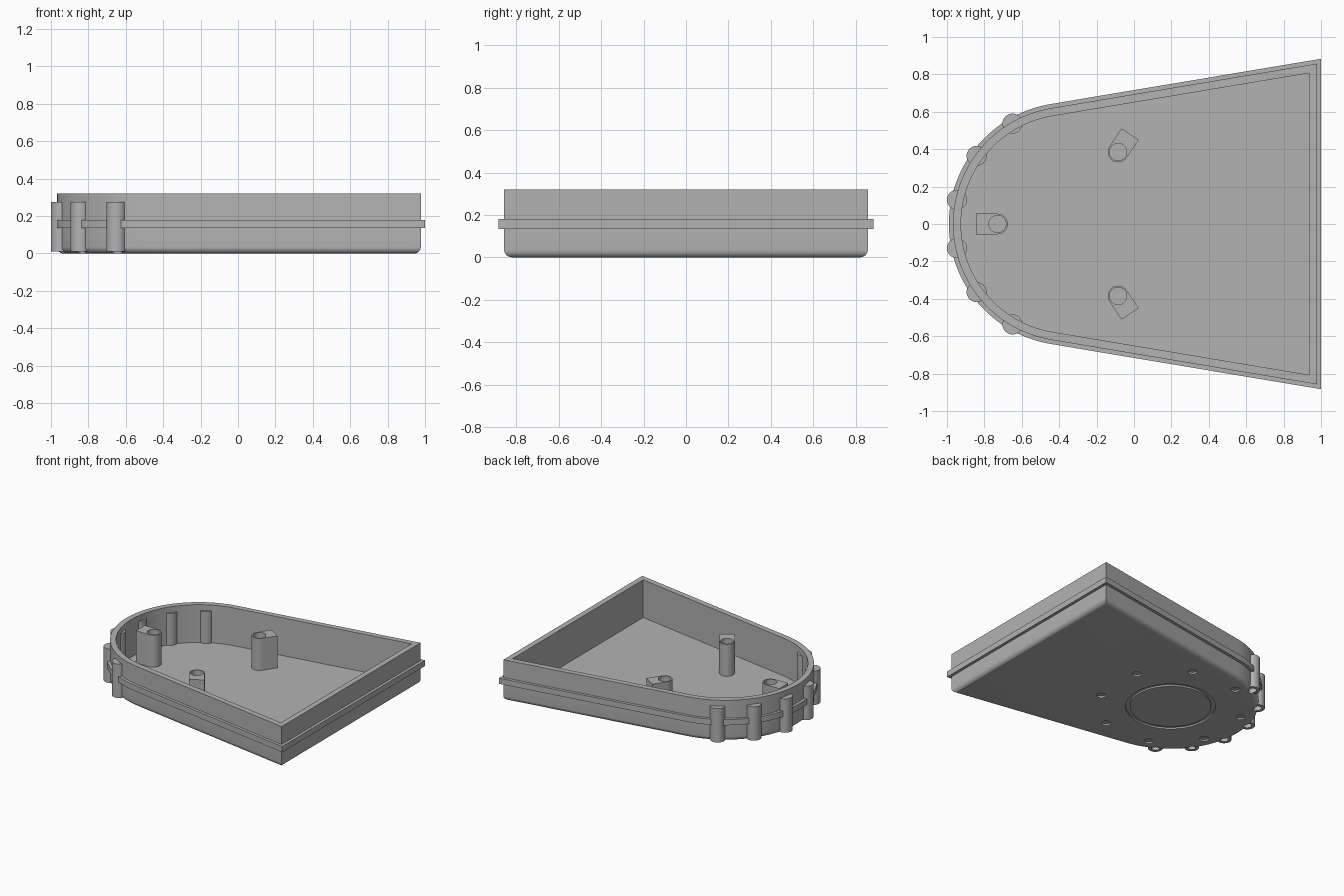
import bpy, bmesh
from math import sin, cos, tan, pi, radians

if "Cube" in bpy.data.objects:
    bpy.data.objects.remove(bpy.data.objects["Cube"])

CX, R, SLOPE = -0.34, 0.65, radians(9.5)   # round end centre, radius, side flare

grey = bpy.data.materials.new("plain grey")
grey.use_nodes = True
grey.diffuse_color = (0.45, 0.45, 0.45, 1)
grey.node_tree.nodes["Principled BSDF"].inputs["Base Color"].default_value = (0.45, 0.45, 0.45, 1)


def make(name, rings):
    """Skin a stack of equal-length point rings into a closed solid."""
    bm = bmesh.new()
    loops = [[bm.verts.new(p) for p in ring] for ring in rings]
    n = len(loops[0])
    for a, b in zip(loops, loops[1:]):
        for i in range(n):
            j = (i + 1) % n
            bm.faces.new((a[i], a[j], b[j], b[i]))
    bm.faces.new(loops[0][::-1])
    bm.faces.new(loops[-1])
    bmesh.ops.recalc_face_normals(bm, faces=bm.faces)
    mesh = bpy.data.meshes.new(name)
    bm.to_mesh(mesh)
    bm.free()
    mesh.materials.append(grey)
    ob = bpy.data.objects.new(name, mesh)
    bpy.context.collection.objects.link(ob)
    return ob


def prism(name, pts, z0, z1):
    return make(name, [[(x, y, z) for x, y in pts] for z in (z0, z1)])


def circle(x, y, r, n=32):
    return [(x + r * cos(2 * pi * i / n), y + r * sin(2 * pi * i / n)) for i in range(n)]


def polar(r, deg):
    return CX + r * cos(radians(deg)), r * sin(radians(deg))


def activate(ob):
    bpy.ops.object.select_all(action='DESELECT')
    ob.select_set(True)
    bpy.context.view_layer.objects.active = ob


def cut(ob, cutters):
    activate(ob)
    for c in cutters:
        m = ob.modifiers.new("cut", 'BOOLEAN')
        m.operation, m.solver, m.object = 'DIFFERENCE', 'EXACT', c
        bpy.ops.object.modifier_apply(modifier=m.name)


def outline(off, z, n=56):
    """Tray outline, moved inward by off."""
    r, x = R - off, 1 - off
    y = r / cos(SLOPE) + (x - CX) * tan(SLOPE)
    a0 = pi / 2 + SLOPE
    step = (2 * pi - 2 * a0) / n
    arc = [(CX + r * cos(a0 + i * step), r * sin(a0 + i * step), z) for i in range(n + 1)]
    return [(x, y, z)] + arc + [(x, -y, z)]


# Tray: rounded bottom edge, raised band, rim, inner wall and floor
WALL, INNER, FILLET = 0.022, 0.065, 0.035
profile = [(WALL + FILLET * (1 - sin(a)), FILLET * (1 - cos(a)))
           for a in (i * pi / 12 for i in range(7))]
profile += [(WALL, 0.135), (0, 0.135), (0, 0.18), (WALL, 0.18),
            (WALL, 0.32), (INNER, 0.32), (INNER, 0.025)]
tray = make("tray", [outline(o, z) for o, z in profile])

# Underside recesses: ring groove and eight blind holes
disc = prism("groove_cutter", circle(CX, 0, 0.32, 64), -0.05, 0.012)
core = prism("groove_core", circle(CX, 0, 0.29, 64), -0.1, 0.1)
cut(disc, [core])
holes = [prism("hole_cutter", circle(*polar(0.52, 22.5 + 45 * k), 0.033, 20), -0.05, 0.013)
         for k in range(8)]

# Pegs around the round end, hollow from below
solids, bores = [tray], []
for deg in (-60, -36, -12, 12, 36, 60):
    x, y = polar(0.62, 180 + deg)
    peg = prism("edge_peg", circle(x, y, 0.0535), 0.01, 0.275)
    bore = prism("bore_cutter", circle(x, y, 0.03, 20), -0.05, 0.1)
    cut(peg, [bore])
    solids.append(peg)
    bores.append(bore)
cut(tray, [disc] + holes + bores)

# Inner posts: rounded on one side, square on the other, bored from above
post_holes = []
for x, y, deg in ((-0.73, 0, 180), (-0.085, 0.385, 56), (-0.085, -0.385, -56)):
    a, r, reach = radians(deg), 0.055, 0.115
    local = [(reach, -r), (reach, r)]
    local += [(r * cos(t), r * sin(t)) for t in (pi / 2 + pi * i / 16 for i in range(17))]
    pts = [(x + u * cos(a) - v * sin(a), y + u * sin(a) + v * cos(a)) for u, v in local]
    post = prism("screw_post", pts, 0.02, 0.275)
    hole = prism("post_cutter", circle(x, y, 0.046), 0.12, 0.4)
    cut(post, [hole])
    solids.append(post)
    post_holes.append(hole)

for c in [disc, core] + holes + bores + post_holes:
    bpy.data.objects.remove(c)
for ob in solids:
    activate(ob)
    bpy.ops.object.shade_smooth_by_angle(angle=radians(30))
